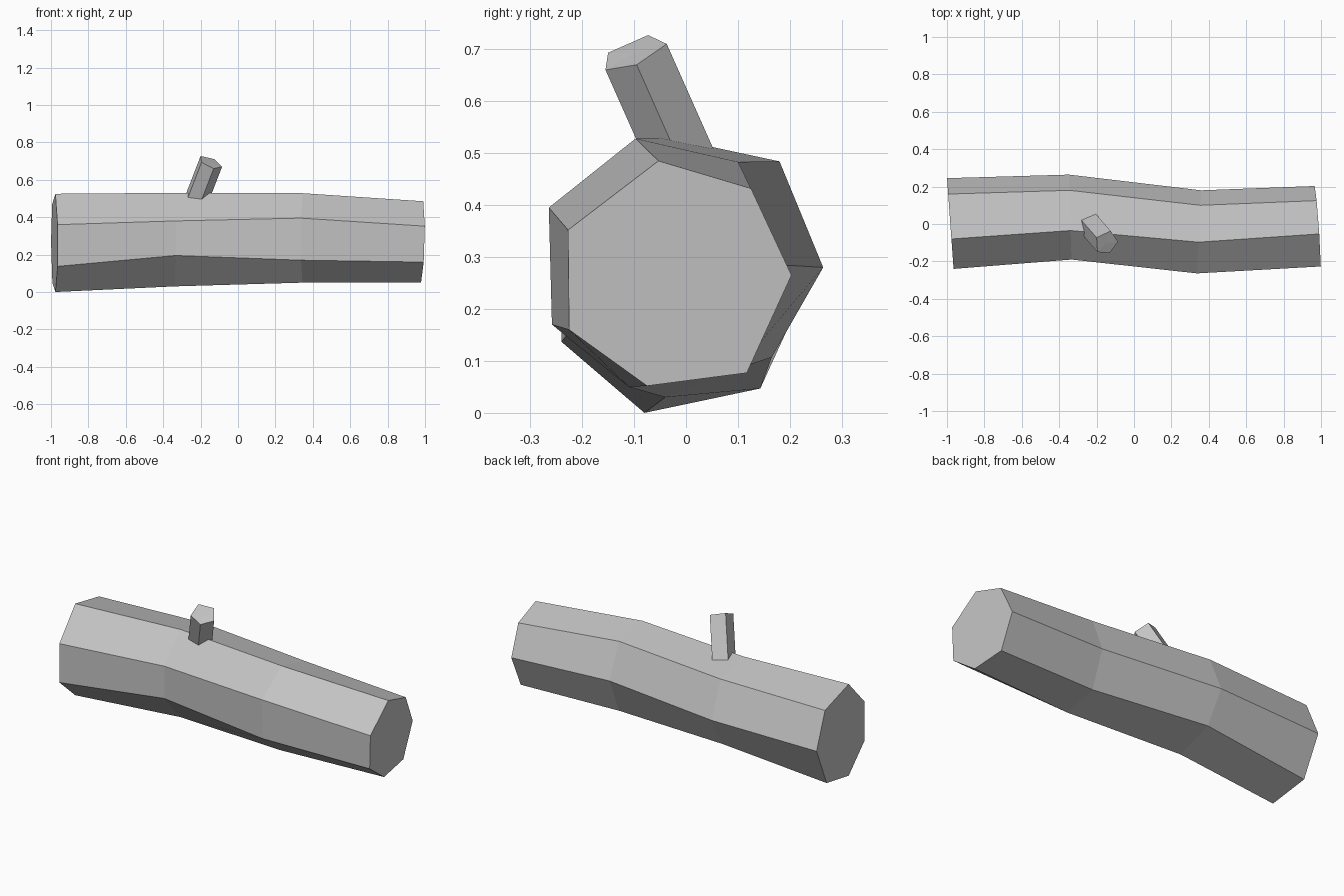
import bpy, bmesh
from mathutils import Vector

if "Cube" in bpy.data.objects:
    bpy.data.objects.remove(bpy.data.objects["Cube"])

# Single flat bark colour
bark = bpy.data.materials.new("grey_bark")
bark.diffuse_color = (0.55, 0.55, 0.55, 1)
bark.use_nodes = True
bark.node_tree.nodes["Principled BSDF"].inputs["Base Color"].default_value = bark.diffuse_color


def loft(name, rings, tips):
    """Skin a list of rings, closing each end with a fan to its tip point."""
    bm = bmesh.new()
    vr = [[bm.verts.new(p) for p in ring] for ring in rings]
    n = len(vr[0])
    for a, b in zip(vr, vr[1:]):
        for i in range(n):
            j = (i + 1) % n
            bm.faces.new((a[i], a[j], b[j], b[i]))
    for ring, tip in zip((vr[0], vr[-1]), tips):
        c = bm.verts.new(tip)
        for i in range(n):
            bm.faces.new((ring[i], ring[(i + 1) % n], c))
    bmesh.ops.recalc_face_normals(bm, faces=bm.faces)
    me = bpy.data.meshes.new(name)
    bm.to_mesh(me)
    bm.free()
    me.materials.append(bark)
    ob = bpy.data.objects.new(name, me)
    bpy.context.collection.objects.link(ob)
    return ob


def mean(ring):
    return sum((Vector(p) for p in ring), Vector()) / len(ring)


# Log: seven-sided sections (x, lean along y, lean along z, outline in y/z)
sections = [
    (-0.982, -0.072, 0.0,
     [(-0.08, 0.525), (0.16, 0.47), (0.245, 0.27), (0.143, 0.047),
      (-0.08, 0.0), (-0.24, 0.137), (-0.24, 0.36)]),
    (-0.34, -0.03, 0.0,
     [(-0.035, 0.53), (0.18, 0.484), (0.264, 0.28), (0.165, 0.107),
      (-0.04, 0.03), (-0.19, 0.195), (-0.19, 0.38)]),
    (0.35, 0.05, 0.0,
     [(-0.097, 0.528), (0.10, 0.483), (0.18, 0.285), (0.10, 0.085),
      (-0.11, 0.05), (-0.258, 0.17), (-0.264, 0.395)]),
    (0.98, -0.07, 0.03,
     [(-0.053, 0.485), (0.125, 0.432), (0.203, 0.265), (0.117, 0.077),
      (-0.075, 0.052), (-0.225, 0.16), (-0.227, 0.352)]),
]
rings = [[(x + ky * y + kz * (z - 0.26), y, z) for y, z in pts]
         for x, ky, kz, pts in sections]
loft("log", rings, (mean(rings[0]), mean(rings[-1])))

# Branch stub: five-sided, leaning, sunk into the log
top = [Vector(p) for p in ((-0.2, -0.073, 0.727), (-0.125, -0.037, 0.71),
                           (-0.085, -0.095, 0.67), (-0.13, -0.155, 0.66),
                           (-0.195, -0.15, 0.693))]
axis = Vector((-0.087, 0.1, -0.225))
base = [p + axis * 1.15 for p in top]
loft("branch_stub", [base, top], (mean(base), mean(top)))
